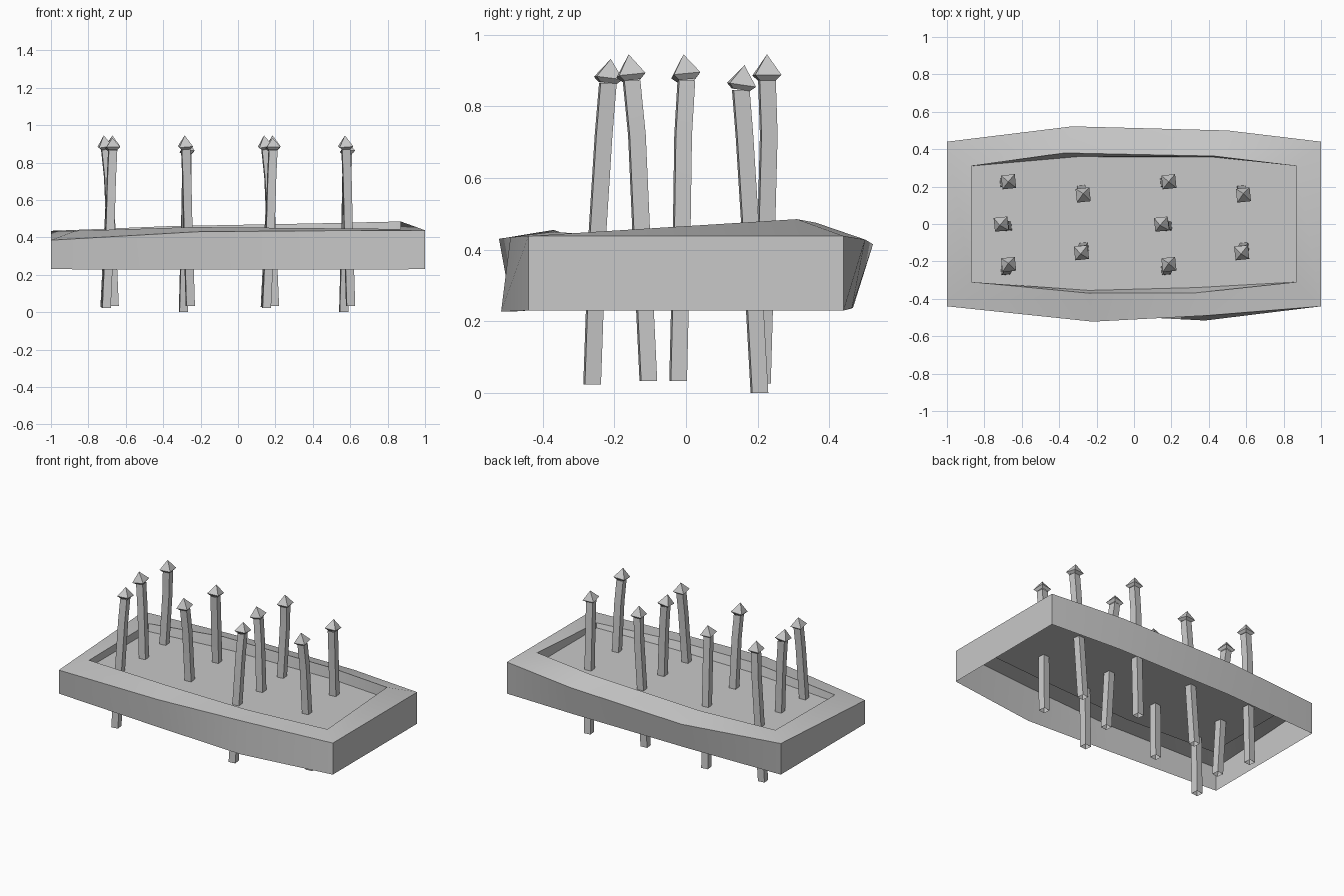
import bpy, bmesh, math
from mathutils import Vector

cube = bpy.data.objects.get("Cube")
if cube:
    bpy.data.objects.remove(cube, do_unlink=True)

# Single grey material
grey = bpy.data.materials.new("stone_grey")
grey.use_nodes = True
colour = (0.58, 0.58, 0.58, 1)
grey.diffuse_color = colour
grey.node_tree.nodes["Principled BSDF"].inputs["Base Color"].default_value = colour


def loft(name, loops, cap=False, tip=None):
    """Join closed loops of points, optionally closing the last one with a cap or a tip."""
    bm = bmesh.new()
    rings = [[bm.verts.new(p) for p in loop] for loop in loops]
    n = len(rings[0])
    for a, b in zip(rings, rings[1:]):
        for i in range(n):
            j = (i + 1) % n
            bm.faces.new((a[i], a[j], b[j], b[i]))
    if cap:
        bm.faces.new(rings[-1])
    if tip:
        t = bm.verts.new(tip)
        for i in range(n):
            bm.faces.new((rings[-1][i], rings[-1][(i + 1) % n], t))
    mesh = bpy.data.meshes.new(name)
    bm.to_mesh(mesh)
    bm.free()
    mesh.materials.append(grey)
    obj = bpy.data.objects.new(name, mesh)
    bpy.context.collection.objects.link(obj)
    # Soften shallow bends, keep corners sharp
    bpy.ops.object.select_all(action='DESELECT')
    obj.select_set(True)
    bpy.context.view_layer.objects.active = obj
    bpy.ops.object.shade_smooth_by_angle(angle=math.radians(30))


# Uneven tray, open underneath: loops run counter-clockwise from the front corner at -x
outer_bottom = [(-1, -.44, .23), (-.22, -.485, .227), (.38, -.516, .227), (1, -.44, .23),
                (1, .44, .23), (.5, .463, .237), (-.33, .466, .237), (-1, .44, .23)]
outer_top = [(-1, -.44, .385), (-.22, -.522, .43), (.38, -.49, .435), (1, -.44, .438),
             (1, .44, .438), (.5, .50, .428), (-.33, .522, .415), (-1, .44, .435)]
inner_top = [(-.87, -.31, .435), (-.24, -.370, .455), (.33, -.368, .45), (.87, -.31, .445),
             (.87, .31, .485), (.43, .363, .475), (-.37, .38, .46), (-.87, .31, .44)]
floor_edge = [(-.87, -.31, .388), (-.24, -.355, .395), (.33, -.340, .405), (.87, -.31, .412),
              (.87, .31, .412), (.43, .357, .405), (-.3, .36, .395), (-.87, .31, .388)]
loft("tray", [outer_bottom, outer_top, inner_top, floor_edge], cap=True)


def square(c, half, lean=Vector((0, 0, 1))):
    """Slightly turned square around c, tilted to sit across the lean direction."""
    ring = []
    for k in range(4):
        a = math.radians(45 + 90 * k + 6)
        ox, oy = half * math.sqrt(2) * math.cos(a), half * math.sqrt(2) * math.sin(a)
        ring.append(c + Vector((ox, oy, -(lean.x * ox + lean.y * oy) / lean.z)))
    return ring


# Bent spikes: centre line points from the foot up to the neck, then the tip
spikes = {
    "front": [(-.705, -.262, .023), (-.685, -.247, .45), (-.677, -.230, .72),
              (-.67, -.218, .865), (-.672, -.210, .932)],
    "front_inner": [(-.255, -.105, .033), (-.268, -.125, .45), (-.274, -.137, .72),
                    (-.28, -.152, .872), (-.285, -.160, .945)],
    "middle": [(-.662, -.022, .033), (-.680, -.012, .45), (-.692, -.008, .72),
               (-.708, .001, .872), (-.718, -.007, .945)],
    "back_inner": [(-.292, .205, 0), (-.28, .180, .45), (-.275, .163, .72),
                   (-.272, .153, .846), (-.272, .163, .915)],
    "back": [(-.711, .212, .027), (-.690, .224, .45), (-.677, .231, .72),
             (-.67, .226, .872), (-.672, .226, .945)],
}
for side, dx in (("right", 0), ("left", .857)):
    for name, path in spikes.items():
        *shaft, tip = [Vector(p) + Vector((dx, 0, 0)) for p in path]
        neck = shaft[-1]
        lean = tip - neck
        loft(f"{name}_spike_shaft_{side}", [square(c, .0225) for c in shaft])
        # Pointed head with a small undercut
        brim = neck + lean * .2
        loft(f"{name}_spike_head_{side}",
             [square(neck, .023, lean), square(brim, .037, lean)], tip=tip)
